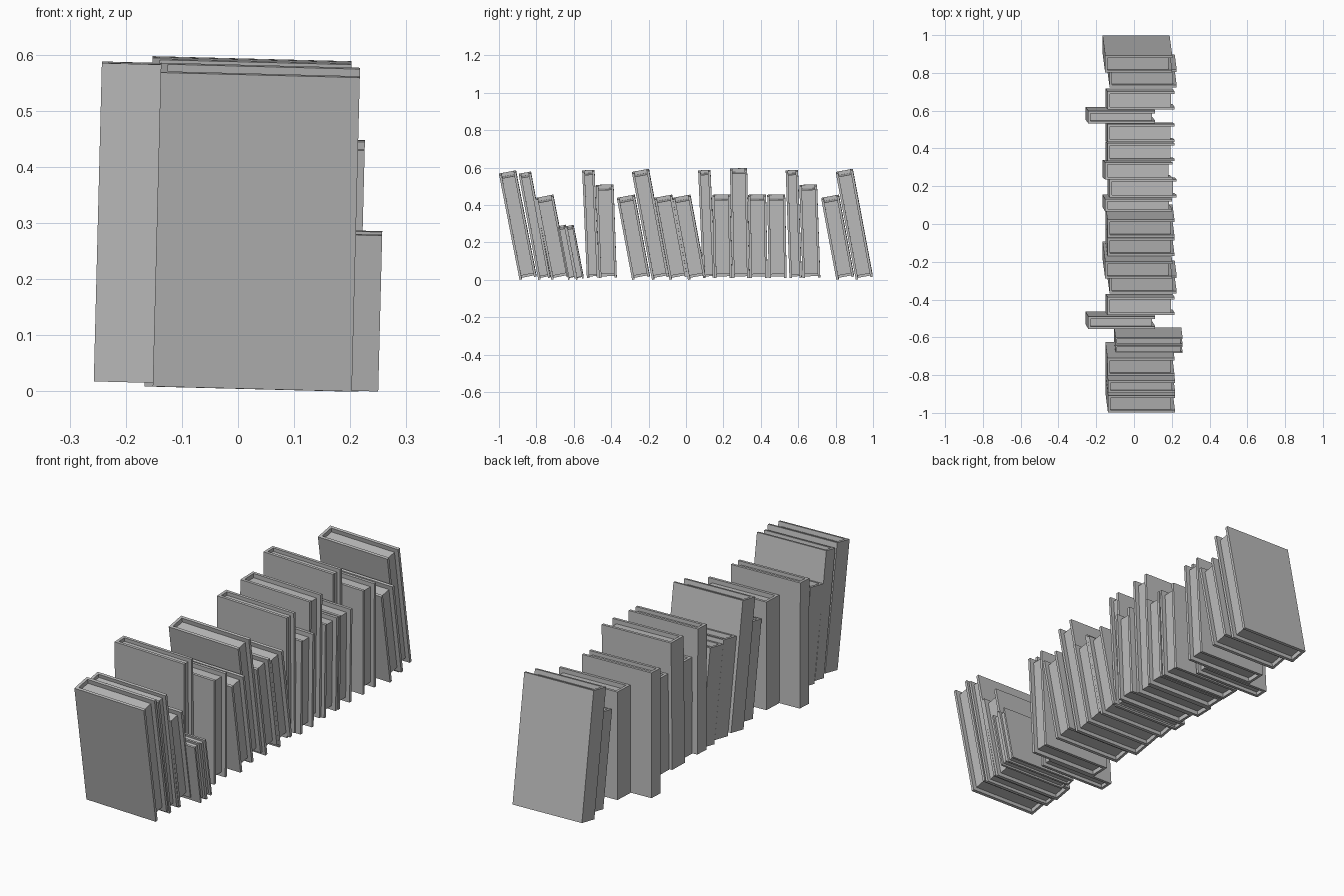
import bpy
import bmesh
from math import radians
from mathutils import Matrix

if "Cube" in bpy.data.objects:
    bpy.data.objects.remove(bpy.data.objects["Cube"])

DEPTH = 0.355              # spine to fore-edge
TILT = radians(1.45)       # slight tip of every book towards the fore-edge

grey = bpy.data.materials.new("plain_grey")
grey.use_nodes = True
grey.diffuse_color = (0.5, 0.5, 0.5, 1)
grey.node_tree.nodes["Principled BSDF"].inputs["Base Color"].default_value = (0.5, 0.5, 0.5, 1)


def prism(name, outline, z0, z1, matrix):
    """Extrude a flat outline upwards into a solid."""
    bm = bmesh.new()
    base = bm.faces.new([bm.verts.new((x, y, z0)) for x, y in outline])
    top = bmesh.ops.extrude_face_region(bm, geom=[base])["geom"]
    verts = [g for g in top if isinstance(g, bmesh.types.BMVert)]
    bmesh.ops.translate(bm, verts=verts, vec=(0, 0, z1 - z0))
    bmesh.ops.recalc_face_normals(bm, faces=bm.faces)
    mesh = bpy.data.meshes.new(name)
    bm.to_mesh(mesh)
    bm.free()
    mesh.materials.append(grey)
    obj = bpy.data.objects.new(name, mesh)
    obj.matrix_world = matrix
    bpy.context.collection.objects.link(obj)


def book(name, x, y, thick, height, lean):
    """A cover wrapped round the spine, with a recessed page block."""
    z = 0.009 if lean > 5 else 0.018
    matrix = (Matrix.Translation((x, y, z)) @ Matrix.Rotation(TILT, 4, "Y")
              @ Matrix.Rotation(radians(lean), 4, "X"))
    b = min(0.013, thick * 0.2)     # board thickness
    inset = min(0.02, thick * 0.25)  # page recess
    cover = [(0, 0), (DEPTH, 0), (DEPTH, b), (b, b),
             (b, thick - b), (DEPTH, thick - b), (DEPTH, thick), (0, thick)]
    prism(name + "_cover", cover, 0, height, matrix)
    pages = [(b, b), (DEPTH - inset, b), (DEPTH - inset, thick - b), (b, thick - b)]
    prism(name + "_pages", pages, inset, height - inset, matrix)


# Book sizes: thickness, height
SIZES = {
    "large": (0.092, 0.57),
    "tall": (0.092, 0.578),
    "slim": (0.066, 0.568),
    "middle": (0.095, 0.49),
    "short": (0.096, 0.437),
    "small": (0.042, 0.283),
}
# Spine position across the row
PUSHED, BACK, EVEN, FORWARD, PULLED = -0.257, -0.167, -0.152, -0.14, -0.105

# Row from front to back: size, spine x, bottom y, lean in degrees
ROW = [
    ("large", EVEN, -0.89, 11),
    ("slim", EVEN, -0.79, 10.5),
    ("short", EVEN, -0.72, 11),
    ("small", PULLED, -0.63, 11),
    ("small", PULLED, -0.588, 11),
    ("slim", PUSHED, -0.53, 2.5),
    ("middle", EVEN, -0.465, 2),
    ("short", FORWARD, -0.288, 10.6),
    ("tall", BACK, -0.182, 10.6),
    ("short", EVEN, -0.088, 10.6),
    ("short", EVEN, 0.01, 10.6),
    ("slim", BACK, 0.09, 2.5),
    ("short", FORWARD, 0.15, 1.2),
    ("tall", BACK, 0.247, 1.2),
    ("short", EVEN, 0.34, 1),
    ("short", EVEN, 0.442, 1),
    ("slim", PUSHED, 0.553, 2),
    ("middle", EVEN, 0.623, 2),
    ("short", FORWARD, 0.804, 10.6),
    ("tall", BACK, 0.908, 10.6),
]
for i, (size, x, y, lean) in enumerate(ROW, 1):
    thick, height = SIZES[size]
    book(f"{size}_book_{i}", x, y, thick, height, lean)
